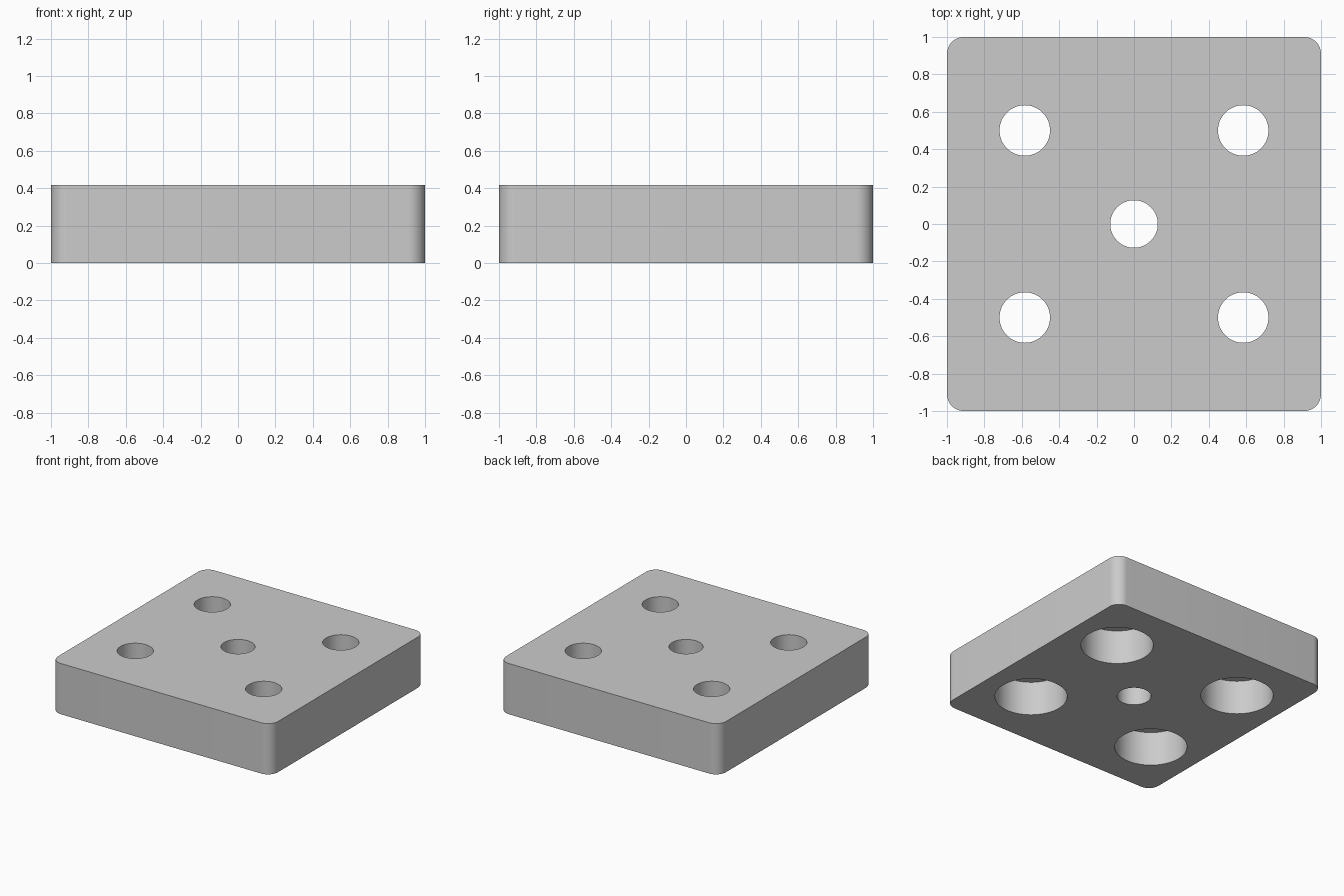
import bpy
import math

HEIGHT = 0.417
CORNER = 0.09
BORE_DEPTH = 0.28

if "Cube" in bpy.data.objects:
    bpy.data.objects.remove(bpy.data.objects["Cube"], do_unlink=True)

# Single grey material
grey = bpy.data.materials.new("light_grey")
grey.use_nodes = True
colour = (0.6, 0.6, 0.6, 1.0)
grey.diffuse_color = colour
grey.node_tree.nodes["Principled BSDF"].inputs["Base Color"].default_value = colour


def apply_modifier(obj, name):
    bpy.ops.object.select_all(action="DESELECT")
    obj.select_set(True)
    bpy.context.view_layer.objects.active = obj
    bpy.ops.object.modifier_apply(modifier=name)


def drill(obj, x, y, radius, bottom, top):
    """Cut a vertical round hole between two heights."""
    bpy.ops.mesh.primitive_cylinder_add(
        vertices=64, radius=radius, depth=top - bottom,
        location=(x, y, (top + bottom) / 2))
    cutter = bpy.context.object
    cutter.name = "hole_cutter"
    cutter.hide_render = True
    cutter.data.materials.append(grey)
    cut = obj.modifiers.new("hole", "BOOLEAN")
    cut.operation = "DIFFERENCE"
    cut.solver = "EXACT"
    cut.object = cutter
    apply_modifier(obj, cut.name)
    bpy.data.objects.remove(cutter, do_unlink=True)


# Square plate with rounded vertical corners
bpy.ops.mesh.primitive_cube_add(size=2, location=(0, 0, HEIGHT / 2))
plate = bpy.context.object
plate.name = "mounting_plate"
plate.scale.z = HEIGHT / 2
bpy.ops.object.transform_apply(location=True, rotation=False, scale=True)
plate.data.materials.append(grey)

weights = plate.data.attributes.new("bevel_weight_edge", "FLOAT", "EDGE")
for edge in plate.data.edges:
    a, b = (plate.data.vertices[i].co for i in edge.vertices)
    weights.data[edge.index].value = 1.0 if abs(a.z - b.z) > 0.1 else 0.0
bevel = plate.modifiers.new("corners", "BEVEL")
bevel.limit_method = "WEIGHT"
bevel.width = CORNER
bevel.segments = 12
apply_modifier(plate, bevel.name)

# Plain centre hole
drill(plate, 0, 0, 0.127, -0.1, HEIGHT + 0.1)

# Four bolt holes, counterbored from below
for x in (-0.584, 0.584):
    for y in (-0.5, 0.5):
        drill(plate, x, y, 0.135, -0.1, HEIGHT + 0.1)
        drill(plate, x, y, 0.27, -0.1, BORE_DEPTH)

# Smooth round walls, sharp rims
bpy.ops.object.select_all(action="DESELECT")
plate.select_set(True)
bpy.context.view_layer.objects.active = plate
bpy.ops.object.shade_smooth_by_angle(angle=math.radians(30))
